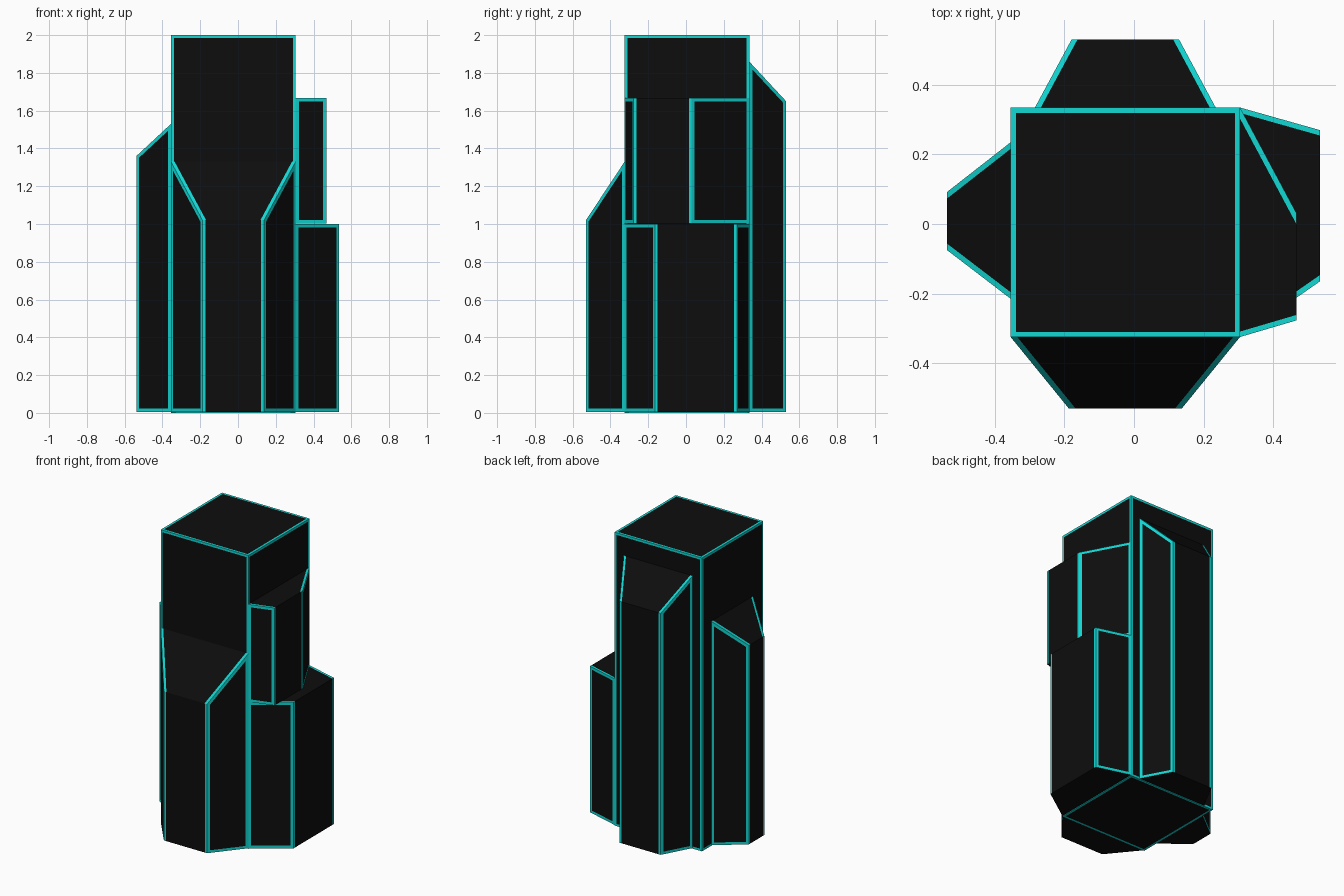
import bpy, bmesh
from mathutils import Vector

if "Cube" in bpy.data.objects:
    bpy.data.objects.remove(bpy.data.objects["Cube"])


def material(name, rgb):
    m = bpy.data.materials.new(name)
    m.diffuse_color = (*rgb, 1)
    m.use_nodes = True
    m.node_tree.nodes["Principled BSDF"].inputs["Base Color"].default_value = m.diffuse_color
    return m


BLACK = material("black_wall", (0.004, 0.004, 0.004))
CYAN = material("cyan_trim", (0.006, 0.68, 0.65))
W = 0.015  # trim width


def finish(name, bm):
    me = bpy.data.meshes.new(name)
    bm.to_mesh(me)
    bm.free()
    me.materials.append(BLACK)
    me.materials.append(CYAN)
    bpy.context.collection.objects.link(bpy.data.objects.new(name, me))


def frame(bm, faces, width):
    """Inset faces and paint the rim cyan."""
    ring = bmesh.ops.inset_individual(bm, faces=faces, thickness=width, use_even_offset=True)
    for f in ring["faces"]:
        f.material_index = 1


def tower(name, lo, hi):
    bm = bmesh.new()
    bmesh.ops.create_cube(bm, size=1)
    lo, hi = Vector(lo), Vector(hi)
    for v in bm.verts:
        v.co = Vector([lo[i] + (v.co[i] + 0.5) * (hi[i] - lo[i]) for i in range(3)])
    frame(bm, bm.faces[:], W)
    finish(name, bm)


def buttress(name, axis, d_in, d_out, s_in, s_out, z0, z_in, z_out):
    """Tapered block growing out of a tower wall; its slanted sides are trimmed."""
    bm = bmesh.new()

    def pt(s, d, z):
        return Vector((d, s, z)) if axis == "x" else Vector((s, d, z))

    centre = pt(sum(s_in + s_out) / 4, (d_in + d_out) / 2, (z0 + min(z_in, z_out)) / 2)

    def quad(points, mat=0):
        f = bm.faces.new([bm.verts.new(p) for p in points])
        f.normal_update()
        if f.normal.dot(f.calc_center_median() - centre) < 0:
            f.normal_flip()
        f.material_index = mat
        return f

    # slanted side panels
    depth = abs(d_out - d_in)
    sides, shift = [], []
    for a, b in zip(s_in, s_out):
        sides.append(quad([pt(a, d_in, z0), pt(b, d_out, z0),
                           pt(b, d_out, z_out), pt(a, d_in, z_in)]))
        shift.append(W * ((b - a) ** 2 + depth ** 2) ** 0.5 / depth)

    # roof and outer wall in three strips each: trim, wall, trim
    def columns(s, w0, w1):
        return [s[0], s[0] + w0, s[1] - w1, s[1]]

    ci, co = columns(s_in, *shift), columns(s_out, *shift)
    cw = columns(s_out, W, W)
    for i in range(3):
        mat = 0 if i == 1 else 1
        quad([pt(ci[i], d_in, z_in), pt(ci[i + 1], d_in, z_in),
              pt(co[i + 1], d_out, z_out), pt(co[i], d_out, z_out)], mat)
        quad([pt(cw[i], d_out, z0), pt(cw[i + 1], d_out, z0),
              pt(cw[i + 1], d_out, z_out), pt(cw[i], d_out, z_out)], mat)

    # underside
    quad([pt(s_in[0], d_in, z0), pt(s_in[1], d_in, z0),
          pt(s_out[1], d_out, z0), pt(s_out[0], d_out, z0)])
    frame(bm, sides, W + 0.003)
    finish(name, bm)


tower("main_tower", (-0.355, -0.325, 0), (0.305, 0.335, 2))
buttress("front_buttress", "y", -0.325, -0.53, (-0.355, 0.305), (-0.188, 0.138), 0.004, 1.33, 1.02)
buttress("back_buttress", "y", 0.335, 0.53, (-0.285, 0.235), (-0.18, 0.13), 0.004, 1.86, 1.65)
buttress("left_buttress", "x", -0.355, -0.538, (-0.215, 0.235), (-0.075, 0.092), 0.004, 1.53, 1.36)
buttress("right_lower_block", "x", 0.305, 0.535, (-0.325, 0.335), (-0.165, 0.27), 0.004, 1.0, 1.0)
buttress("right_upper_block", "x", 0.305, 0.468, (-0.325, 0.335), (-0.277, 0.03), 1.003, 1.667, 1.667)
